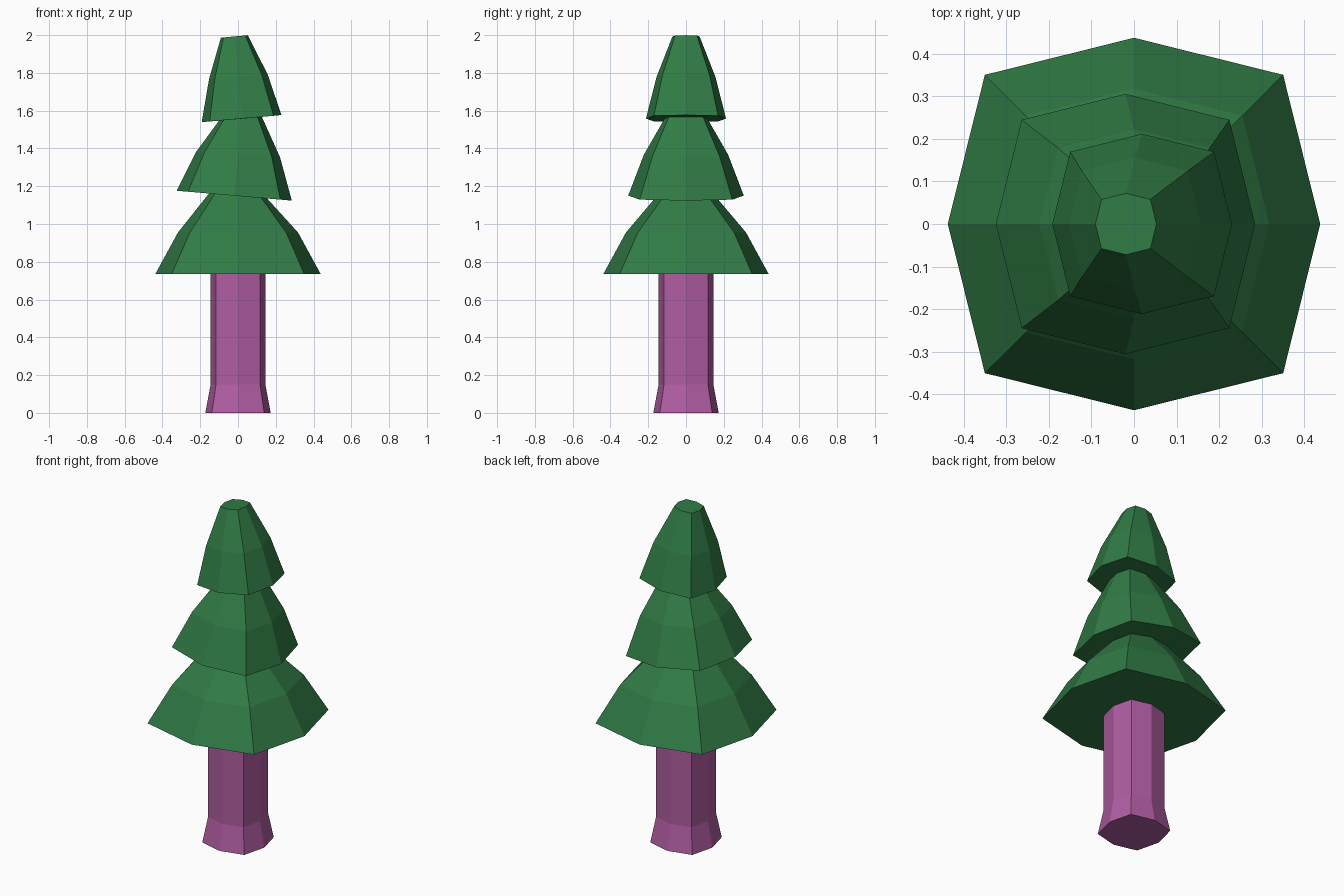
import bpy, bmesh
from math import radians, sin, cos, pi
from mathutils import Vector, Matrix

if "Cube" in bpy.data.objects:
    bpy.data.objects.remove(bpy.data.objects["Cube"])

SQUARE = 1.133  # corner points sit further out than the axis points


def ring(bm, x, z, r, tilt):
    """Eight-sided ring centred on (x, 0, z), tilted about the y axis."""
    rot = Matrix.Rotation(radians(tilt), 3, 'Y')
    verts = []
    for i in range(8):
        a = i * pi / 4
        d = r * (SQUARE if i % 2 else 1.0)
        verts.append(bm.verts.new(Vector((x, 0, z)) + rot @ Vector((d * cos(a), d * sin(a), 0))))
    return verts


def loft(name, sections, color, cap_bottom, cap_top):
    """Skin a stack of rings from bottom to top with flat faces."""
    bm = bmesh.new()
    rings = [ring(bm, *s) for s in sections]
    for lo, hi in zip(rings, rings[1:]):
        for i in range(8):
            j = (i + 1) % 8
            bm.faces.new((lo[i], lo[j], hi[j], hi[i]))
    if cap_bottom:
        bm.faces.new(rings[0][::-1])
    if cap_top:
        bm.faces.new(rings[-1])
    mesh = bpy.data.meshes.new(name)
    bm.to_mesh(mesh)
    bm.free()
    mat = bpy.data.materials.new(name + "_color")
    mat.diffuse_color = color
    mat.use_nodes = True
    mat.node_tree.nodes["Principled BSDF"].inputs["Base Color"].default_value = mat.diffuse_color
    mesh.materials.append(mat)
    obj = bpy.data.objects.new(name, mesh)
    bpy.context.collection.objects.link(obj)
    return obj


# Trunk with flared foot: (x, z, radius, tilt)
loft("trunk", [(0, 0, 0.173, 0), (0, 0.15, 0.145, 0), (0, 0.735, 0.145, 0)],
     (0.43, 0.11, 0.36, 1), True, False)

# Three stacked foliage tiers, the upper two leaning opposite ways
loft("foliage", [
    (0, 0.735, 0.145, 0),
    (0, 0.735, 0.438, 0), (0, 0.955, 0.318, 0), (0, 1.15, 0.153, 4.9),
    (-0.02, 1.15, 0.306, 4.9), (0, 1.367, 0.223, 3.5), (0.013, 1.557, 0.114, -5.1),
    (0.019, 1.558, 0.212, -5.1), (0.002, 1.778, 0.156, -4.5), (-0.019, 1.993, 0.072, -5.1),
], (0.03, 0.2, 0.06, 1), False, True)
